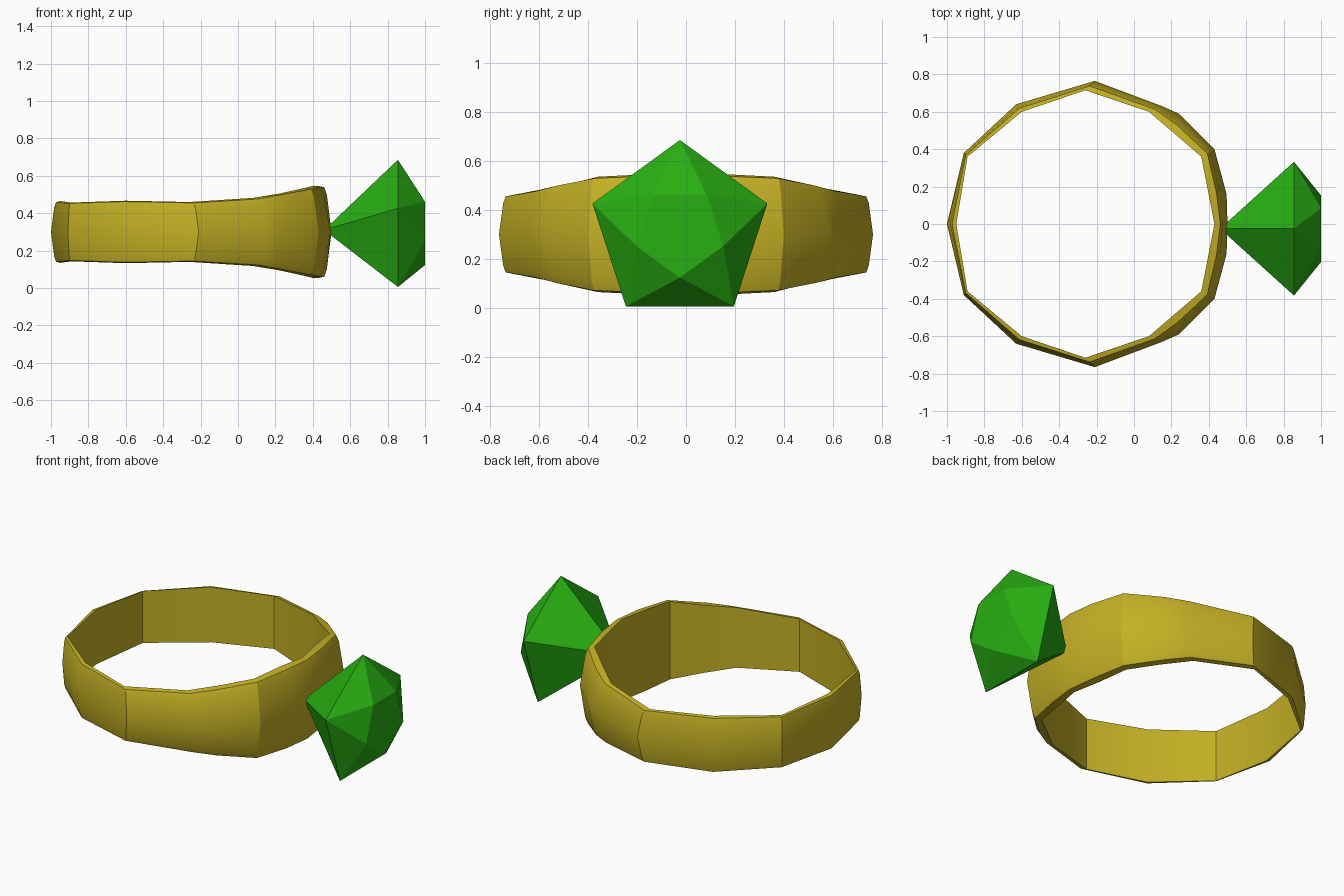
import bpy
import bmesh
from math import sin, cos, pi, radians

cube = bpy.data.objects.get("Cube")
if cube:
    bpy.data.objects.remove(cube, do_unlink=True)


def make_material(name, rgb):
    mat = bpy.data.materials.new(name)
    mat.use_nodes = True
    mat.diffuse_color = (*rgb, 1)
    mat.node_tree.nodes["Principled BSDF"].inputs["Base Color"].default_value = (*rgb, 1)
    return mat


def make_object(name, bm, mat):
    bmesh.ops.recalc_face_normals(bm, faces=bm.faces)
    mesh = bpy.data.meshes.new(name)
    bm.to_mesh(mesh)
    bm.free()
    mesh.materials.append(mat)
    obj = bpy.data.objects.new(name, mesh)
    bpy.context.collection.objects.link(obj)
    return obj


def bridge(bm, a, b):
    """Join two closed loops of equal length with quads."""
    n = len(a)
    for i in range(n):
        j = (i + 1) % n
        bm.faces.new((a[i], a[j], b[j], b[i]))


gold = make_material("gold", (0.56, 0.44, 0.018))
green = make_material("emerald_green", (0.021, 0.43, 0.006))

# Band: stations round half the ring as inner x, y, outer x, y, half height
MID = 0.3
half = [
    (-0.95, 0.00, -1.00, 0.00, 0.165),
    (-0.89, 0.36, -0.91, 0.38, 0.157),
    (-0.60, 0.60, -0.63, 0.64, 0.167),
    (-0.26, 0.715, -0.21, 0.765, 0.160),
    (0.08, 0.60, 0.15, 0.63, 0.182),
    (0.22, 0.48, 0.24, 0.59, 0.205),
    (0.36, 0.36, 0.43, 0.40, 0.236),
    (0.395, 0.18, 0.495, 0.16, 0.245),
    (0.43, 0.00, 0.50, 0.00, 0.246),
]
stations = half + [(a, -b, c, -d, h) for a, b, c, d, h in half[-2:0:-1]]

# Cross-section: blend from inner to outer wall, and height fraction
section = [(0, -1), (0.45, -0.97), (0.65, -0.8), (1, 0), (0.65, 0.8), (0.45, 0.97), (0, 1)]
bm = bmesh.new()
loops = []
for ix, iy, ox, oy, h in stations:
    loops.append([bm.verts.new((ix + (ox - ix) * t, iy + (oy - iy) * t, MID + h * f))
                  for t, f in section])
for k, loop in enumerate(loops):
    bridge(bm, loop, loops[(k + 1) % len(loops)])
band = make_object("ring_band", bm, gold)
bpy.ops.object.select_all(action="DESELECT")
band.select_set(True)
bpy.context.view_layer.objects.active = band
bpy.ops.object.shade_smooth_by_angle(angle=radians(30))

# Gem: pointed base, wide five-sided girdle, small table turned half a step
GEM_Y, GEM_Z = -0.025, 0.31
bm = bmesh.new()


def pentagon(x, radius, turn):
    return [bm.verts.new((x, GEM_Y + radius * sin(2 * pi * (i + turn) / 5),
                          GEM_Z + radius * cos(2 * pi * (i + turn) / 5))) for i in range(5)]


girdle = pentagon(0.855, 0.376, 0)
table = pentagon(1.0, 0.187, 0.5)
tip = bm.verts.new((0.46, GEM_Y, GEM_Z))
bm.faces.new(table)
for i in range(5):
    j = (i + 1) % 5
    bm.faces.new((tip, girdle[i], girdle[j]))
    bm.faces.new((girdle[i], girdle[j], table[i]))
    bm.faces.new((girdle[j], table[i], table[j]))
make_object("gem", bm, green)
